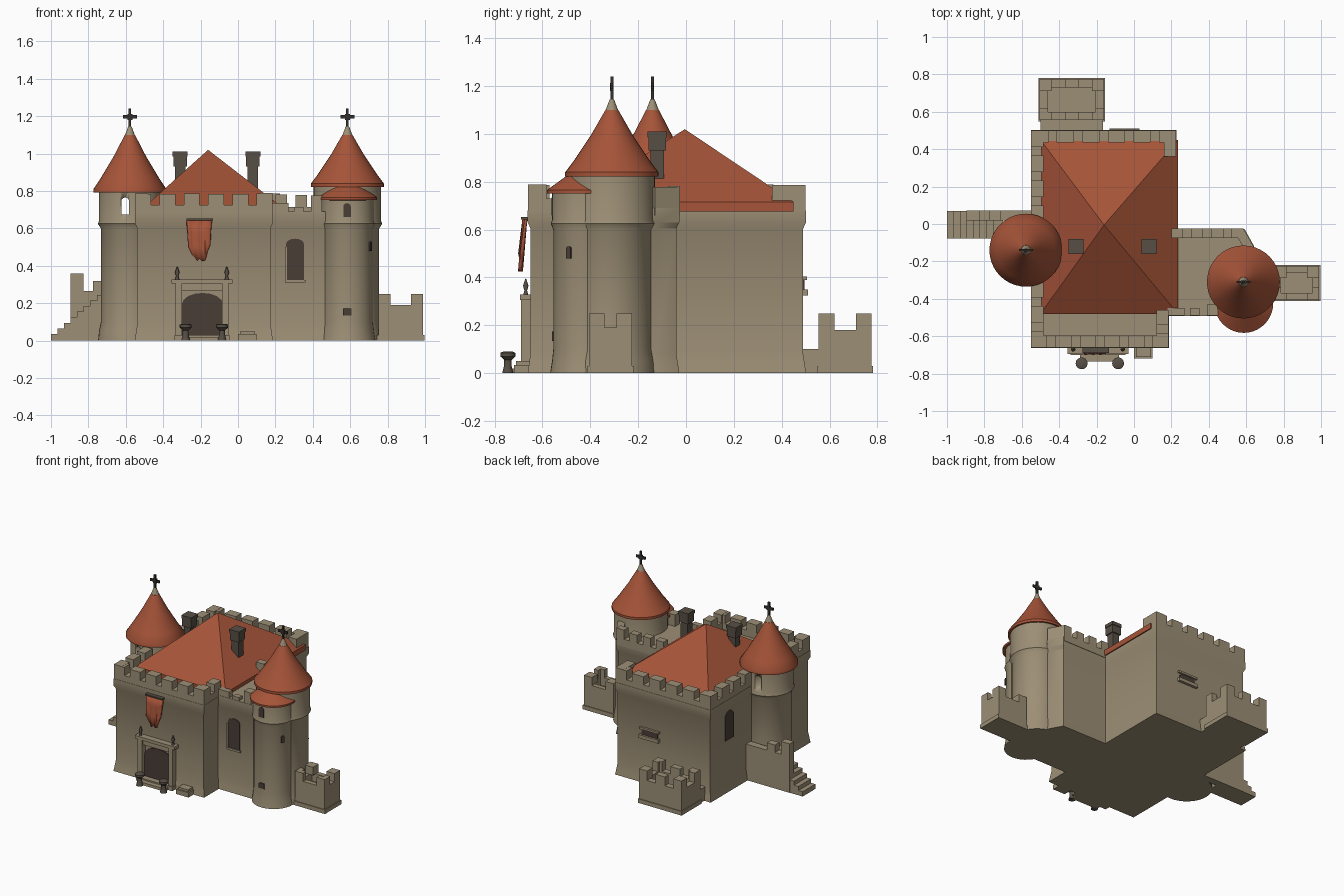
import bpy, bmesh, math, random
from mathutils import Vector, Matrix

if "Cube" in bpy.data.objects:
    bpy.data.objects.remove(bpy.data.objects["Cube"])

random.seed(4)


def material(name, rgb):
    m = bpy.data.materials.new(name)
    m.diffuse_color = (*rgb, 1)
    m.use_nodes = True
    m.node_tree.nodes["Principled BSDF"].inputs["Base Color"].default_value = m.diffuse_color
    return m


STONE = material("warm stone", (0.335, 0.275, 0.18))
ROOF = material("terracotta", (0.38, 0.088, 0.04))
DARK = material("dark opening", (0.068, 0.048, 0.037))
CHIM = material("sooty brick", (0.095, 0.078, 0.06))
IRON = material("black iron", (0.035, 0.03, 0.026))


def finish(name, bm, mat, angle=30):
    bmesh.ops.recalc_face_normals(bm, faces=bm.faces[:])
    me = bpy.data.meshes.new(name)
    bm.to_mesh(me)
    bm.free()
    me.materials.append(mat)
    for p in me.polygons:
        p.use_smooth = True
    me.set_sharp_from_angle(angle=math.radians(angle))
    ob = bpy.data.objects.new(name, me)
    bpy.context.collection.objects.link(ob)
    return ob


def add_box(bm, x0, x1, y0, y1, z0, z1, mat=Matrix()):
    m = mat @ Matrix.Translation(((x0 + x1) / 2, (y0 + y1) / 2, (z0 + z1) / 2)) \
        @ Matrix.Diagonal((x1 - x0, y1 - y0, z1 - z0, 1))
    bmesh.ops.create_cube(bm, size=1, matrix=m)


def boxes(name, mat, *dims):
    bm = bmesh.new()
    for d in dims:
        add_box(bm, *d)
    return finish(name, bm, mat)


def prism(name, pts, levels, mat):
    """Stack the outline through (z, outset) levels."""
    bm = bmesh.new()
    cx = sum(p[0] for p in pts) / len(pts)
    cy = sum(p[1] for p in pts) / len(pts)
    sign = lambda v: (v > 0) - (v < 0)
    rings = [[bm.verts.new((x + o * sign(x - cx), y + o * sign(y - cy), z)) for x, y in pts]
             for z, o in levels]
    n = len(pts)
    for a, b in zip(rings, rings[1:]):
        for i in range(n):
            bm.faces.new((a[i], a[(i + 1) % n], b[(i + 1) % n], b[i]))
    bm.faces.new(rings[0])
    bm.faces.new(rings[-1])
    return finish(name, bm, mat)


def lathe(name, x, y, profile, mat, n=40):
    bm = bmesh.new()
    rings = [[bm.verts.new((x + r * math.cos(2 * math.pi * i / n),
                            y + r * math.sin(2 * math.pi * i / n), z)) for i in range(n)]
             for r, z in profile]
    for a, b in zip(rings, rings[1:]):
        for i in range(n):
            bm.faces.new((a[i], a[(i + 1) % n], b[(i + 1) % n], b[i]))
    bm.faces.new(rings[0])
    bm.faces.new(rings[-1])
    return finish(name, bm, mat, 35)


def battlement(name, p, q, t, z0, z1, z2, n, gap=0.045):
    """Parapet from p to q, thickness to the left, with n merlons."""
    p, q = Vector((*p, 0)), Vector((*q, 0))
    d = q - p
    L = d.length
    m = Matrix.Translation(p) @ Matrix.Rotation(math.atan2(d.y, d.x), 4, 'Z')
    bm = bmesh.new()
    add_box(bm, 0, L, 0, t, z0, z1, m)
    w = (L - gap * (n - 1)) / n
    for i in range(n):
        s = i * (w + gap)
        add_box(bm, s, s + w, 0, t, z1, z2 + random.uniform(-0.008, 0.004), m)
    return finish(name, bm, STONE)


def arch_plate(name, x, y, z0, w, h, mat, turn=0, thick=0.008, rise=1.0):
    """Thin arched plate facing -y, turned about z."""
    bm = bmesh.new()
    r = w / 2
    pts = [(-r, 0), (r, 0)] + [(r * math.cos(a), h - r * rise + r * rise * math.sin(a))
                               for a in [math.pi * k / 8 for k in range(9)]]
    f = bm.faces.new([bm.verts.new((a, 0, b)) for a, b in pts])
    ext = bmesh.ops.extrude_face_region(bm, geom=[f])
    vs = [v for v in ext["geom"] if isinstance(v, bmesh.types.BMVert)]
    bmesh.ops.translate(bm, vec=(0, -thick, 0), verts=vs)
    bm.transform(Matrix.Translation((x, y, z0)) @ Matrix.Rotation(turn, 4, 'Z'))
    return finish(name, bm, mat)


# Keep with flared foot and overhanging upper band
keep = [(-0.54, -0.65), (0.175, -0.65), (0.175, -0.25), (0.215, -0.25), (0.215, 0.49), (-0.54, 0.49)]
BAND = [(0, 0.012), (0.04, 0.006), (0.08, 0), (0.605, 0), (0.63, 0.012), (0.68, 0.012)]
prism("keep", keep, BAND, STONE)
T = 0.065
battlement("front_battlement", (-0.55, -0.66), (0.185, -0.66), T, 0.67, 0.725, 0.79, 6)
battlement("front_right_battlement", (0.185, -0.66), (0.185, -0.46), T, 0.67, 0.73, 0.785, 2)
battlement("back_battlement", (0.225, 0.5), (-0.55, 0.5), T, 0.67, 0.72, 0.785, 6)
battlement("left_battlement", (-0.55, 0.5), (-0.55, -0.66), T, 0.67, 0.72, 0.785, 9)
battlement("back_right_corner", (0.225, 0.36), (0.225, 0.5), T, 0.67, 0.73, 0.785, 1)

# Hipped main roof
bm = bmesh.new()
eave = [(-0.5, -0.48), (0.235, -0.48), (0.235, 0.45), (-0.5, 0.45)]
low = [bm.verts.new((x, y, 0.675)) for x, y in eave]
top = [bm.verts.new((x, y, 0.715)) for x, y in eave]
apex = bm.verts.new((-0.16, -0.005, 1.02))
bm.faces.new(low)
for i in range(4):
    j = (i + 1) % 4
    bm.faces.new((low[i], low[j], top[j], top[i]))
    bm.faces.new((top[i], top[j], apex))
finish("main_roof", bm, ROOF, 20)

# Chimneys
for side, x in (("left", -0.31), ("right", 0.08)):
    y = -0.12
    boxes(side + "_chimney", CHIM,
          (x - 0.028, x + 0.028, y - 0.028, y + 0.028, 0.74, 0.94),
          (x - 0.036, x + 0.036, y - 0.036, y + 0.036, 0.93, 0.99),
          (x - 0.04, x + 0.04, y - 0.04, y + 0.04, 0.985, 1.01))

# East wing
wing = [(0.15, -0.48), (0.58, -0.48), (0.63, -0.3), (0.63, -0.13), (0.58, -0.04), (0.15, -0.04)]
prism("wing", wing, BAND[:-1] + [(0.69, 0.012)], STONE)
battlement("wing_back_battlement", (0.585, -0.025), (0.2, -0.025), 0.05, 0.66, 0.715, 0.78, 4)
battlement("wing_corner_battlement", (0.645, -0.13), (0.585, -0.025), 0.05, 0.66, 0.72, 0.78, 1)
boxes("wing_front_merlons", STONE, (0.18, 0.27, -0.49, -0.45, 0.68, 0.735),
      (0.39, 0.45, -0.49, -0.43, 0.68, 0.775), (0.3, 0.35, -0.49, -0.45, 0.68, 0.715))


# Round towers: body, cone roof, stone tip, iron cross
def tower(name, x, y, r, eave_z, cone_r):
    body = lathe(name + "_body", x, y, [(r + 0.005, 0), (r, 0.05), (r - 0.01, 0.1), (r - 0.01, 0.6),
                 (r + 0.006, 0.625), (r, 0.64), (r, eave_z + 0.01)], STONE)
    h = 1.1 - eave_z
    lathe(name + "_roof", x, y, [(cone_r - 0.03, eave_z - 0.005), (cone_r, eave_z - 0.008),
          (cone_r, eave_z + 0.01), (cone_r * 0.8, eave_z + h * 0.23),
          (cone_r * 0.45, eave_z + h * 0.61), (0.027, 1.1)], ROOF)
    lathe(name + "_tip", x, y, [(0.028, 1.095), (0.009, 1.145)], STONE, 16)
    boxes(name + "_cross", IRON, (x - 0.007, x + 0.007, y - 0.006, y + 0.006, 1.13, 1.24),
          (x - 0.037, x + 0.037, y - 0.005, y + 0.005, 1.187, 1.205),
          (x - 0.014, x + 0.014, y - 0.007, y + 0.007, 1.18, 1.212))
    return body


left = tower("left_tower", -0.578, -0.14, 0.165, 0.80, 0.195)
tower("right_tower", 0.585, -0.31, 0.18, 0.83, 0.195)

# Open arched window through the left tower
cutter = arch_plate("window_cutter", -0.603, 0.2, 0.675, 0.042, 0.09, STONE, thick=0.7)
cutter.hide_render = True
cutter.hide_viewport = True
cut = left.modifiers.new("window", 'BOOLEAN')
cut.object = cutter
cut.solver = 'EXACT'

# Lower turret fused to the front of the right tower
lathe("turret_body", 0.587, -0.42, [(0.148, 0), (0.14, 0.05), (0.135, 0.1), (0.135, 0.6),
      (0.145, 0.625), (0.14, 0.64), (0.14, 0.77)], STONE)
lathe("turret_roof", 0.587, -0.425, [(0.13, 0.75), (0.157, 0.752), (0.157, 0.765), (0.06, 0.835)], ROOF)

# Tower, wing and keep windows
arch_plate("turret_upper_window", 0.583, -0.555, 0.66, 0.04, 0.075, DARK)
arch_plate("turret_lower_window", 0.583, -0.552, 0.135, 0.045, 0.04, DARK, rise=0.2)
arch_plate("turret_side_window", 0.705, -0.488, 0.48, 0.022, 0.05, DARK, math.radians(62))
arch_plate("wing_window", 0.305, -0.478, 0.32, 0.095, 0.225, DARK, rise=0.6)
boxes("wing_window_frame", STONE, (0.25, 0.262, -0.49, -0.47, 0.32, 0.5),
      (0.25, 0.36, -0.492, -0.47, 0.31, 0.325))
arch_plate("left_wall_window", -0.538, 0.27, 0.38, 0.1, 0.21, DARK, -math.pi / 2)
arch_plate("back_wall_slit", -0.05, 0.488, 0.35, 0.13, 0.04, DARK, math.pi, rise=0.2)
boxes("back_sill", STONE, (-0.13, 0.03, 0.48, 0.51, 0.325, 0.35),
      (-0.13, 0.03, 0.48, 0.505, 0.39, 0.405))

# Gate: dark doorway, pillars, lintel, finials, step
arch_plate("doorway", -0.19, -0.65, 0, 0.22, 0.255, DARK, rise=0.55)
boxes("gate_surround", STONE, (-0.335, -0.3, -0.69, -0.64, 0, 0.31), (-0.085, -0.05, -0.69, -0.64, 0, 0.31),
      (-0.355, -0.03, -0.695, -0.64, 0.305, 0.328), (-0.335, -0.05, -0.675, -0.64, 0.265, 0.31),
      (-0.34, -0.045, -0.70, -0.64, 0, 0.03))
for x in (-0.325, -0.06):
    lathe("gate_finial", x, -0.67, [(0.012, 0.325), (0.006, 0.345), (0.012, 0.365), (0.002, 0.395)], CHIM, 10)
boxes("gate_step", STONE, (-0.29, -0.08, -0.735, -0.64, 0, 0.02))
for x in (-0.28, -0.085):
    lathe("gate_bollard", x, -0.745, [(0.024, 0), (0.016, 0.03), (0.016, 0.055), (0.032, 0.07),
          (0.032, 0.085), (0.02, 0.09)], CHIM, 14)
boxes("stone_trough", STONE, (0.0, 0.1, -0.72, -0.64, 0, 0.035), (0.01, 0.09, -0.71, -0.64, 0.03, 0.05))

# Hanging cloth banner with folds and ragged hem
bm = bmesh.new()
hem = [0.50, 0.46, 0.445, 0.425, 0.44, 0.425, 0.43, 0.455, 0.51]
cols = []
for i, zb in enumerate(hem):
    u = i / 8
    cols.append([bm.verts.new((-0.205 + (u - 0.5) * (0.13 - 0.025 * k / 3),
                               -0.678 - 0.018 * k / 3 - 0.006 * math.cos(i * 2.1),
                               0.645 + (zb - 0.645) * k / 3)) for k in range(4)])
for a, b in zip(cols, cols[1:]):
    for k in range(3):
        bm.faces.new((a[k], b[k], b[k + 1], a[k + 1]))
banner = finish("banner", bm, ROOF, 60)
banner.modifiers.new("cloth", 'SOLIDIFY').thickness = 0.012
boxes("banner_rod", CHIM, (-0.275, -0.135, -0.69, -0.65, 0.642, 0.652))

# West stair and its side wall
steps = [(-1 + 0.035 * i, -0.7, -0.078, 0.07 if i < 3 else 0.03, 0, 0.035 + 0.03 * i) for i in range(8)]
boxes("west_stair", STONE, *steps)
boxes("west_wall", STONE, (-0.895, -0.5, 0.02, 0.072, 0, 0.265), (-0.895, -0.825, 0.02, 0.072, 0.26, 0.36),
      (-0.775, -0.71, 0.02, 0.072, 0.26, 0.32))


# Small walled outworks on the east and back
def outwork(name, x0, x1, y0, y1, t, floor, wall, top, mer):
    dims = [(x0, x1, y0, y1, 0, floor), (x0, x0 + t, y0, y1, 0, wall), (x1 - t, x1, y0, y1, 0, wall),
            (x0, x1, y0, y0 + t, 0, wall), (x0, x1, y1 - t, y1, 0, wall),
            (x0 - 0.006, x1 + 0.006, y0 - 0.006, y1 + 0.006, 0, 0.03)]
    for a in (x0, x1 - mer):
        for b in (y0, y1 - mer):
            dims += [(a, a + mer, b, b + t, wall, top),
                     (a if a > x0 else x0, a + t, b, b + mer, wall, top) if a == x0
                     else (x1 - t, x1, b, b + mer, wall, top)]
            if b > y0:
                dims.append((a, a + mer, y1 - t, y1, wall, top))
    boxes(name, STONE, *dims)


outwork("east_outwork", 0.75, 0.99, -0.405, -0.225, 0.035, 0.13, 0.19, 0.25, 0.065)
outwork("back_outwork", -0.505, -0.16, 0.555, 0.775, 0.045, 0.1, 0.18, 0.25, 0.065)
boxes("back_outwork_mid_merlons", STONE, (-0.37, -0.295, 0.73, 0.775, 0.17, 0.245),
      (-0.37, -0.295, 0.555, 0.6, 0.17, 0.235))
boxes("back_link", STONE, (-0.5, -0.165, 0.47, 0.57, 0, 0.1))
